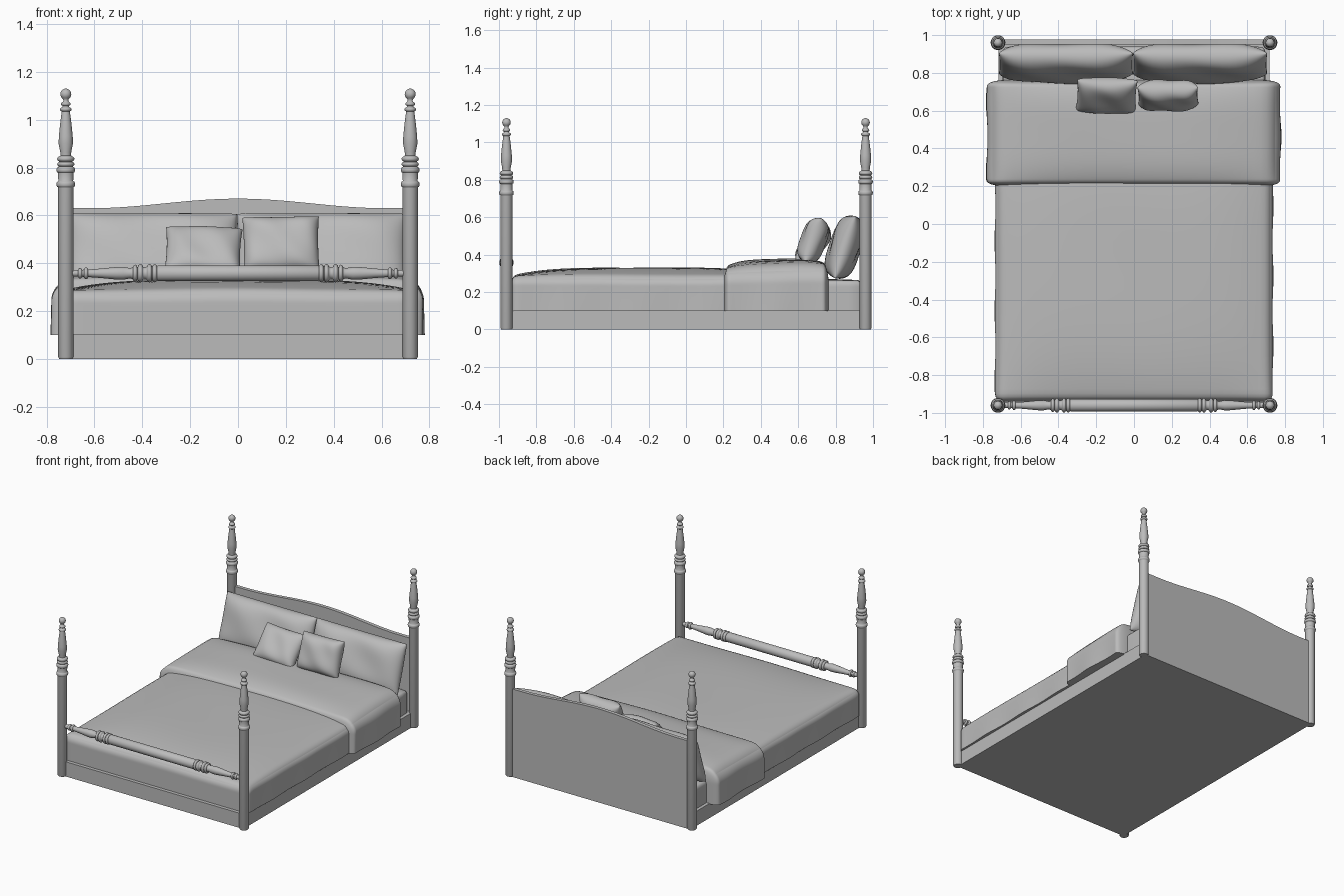
import bpy, bmesh
from math import sin, cos, pi, radians
from mathutils import Vector, Matrix

cube = bpy.data.objects.get("Cube")
if cube:
    bpy.data.objects.remove(cube, do_unlink=True)

grey = bpy.data.materials.new("plain grey")
grey.use_nodes = True
color = (0.5, 0.5, 0.5, 1)
grey.diffuse_color = color
grey.node_tree.nodes["Principled BSDF"].inputs["Base Color"].default_value = color


def finish(name, bm, angle=40):
    bmesh.ops.recalc_face_normals(bm, faces=bm.faces)
    mesh = bpy.data.meshes.new(name)
    bm.to_mesh(mesh)
    bm.free()
    mesh.materials.append(grey)
    mesh.shade_smooth()
    mesh.set_sharp_from_angle(angle=radians(angle))
    obj = bpy.data.objects.new(name, mesh)
    bpy.context.collection.objects.link(obj)
    return obj


def box(name, lo, hi):
    bm = bmesh.new()
    bmesh.ops.create_cube(bm, size=1)
    for v in bm.verts:
        v.co = [a + (b - a) * (c + 0.5) for a, b, c in zip(lo, hi, v.co)]
    return finish(name, bm)


def lathe(name, profile, steps=28):
    """Spin (radius, height) points around z."""
    bm = bmesh.new()
    points = [(0, profile[0][1])] + profile + [(0, profile[-1][1])]
    verts = [bm.verts.new((r, 0, z)) for r, z in points]
    edges = [bm.edges.new(pair) for pair in zip(verts, verts[1:])]
    bmesh.ops.spin(bm, geom=verts + edges, axis=(0, 0, 1), cent=(0, 0, 0),
                   angle=2 * pi, steps=steps)
    bmesh.ops.remove_doubles(bm, verts=bm.verts, dist=1e-5)
    return finish(name, bm, 50)


def bead(z, half, inner, outer):
    """Rounded turned ring, as profile points."""
    return [(inner + (outer - inner) * sin(pi * i / 6), z - half * cos(pi * i / 6))
            for i in range(7)]


def draped(name, lo, hi, radius, crown, slope=0, ripple=0.0, cuts=35):
    """Box of cloth with rounded upper edges, a crowned top and soft ripples."""
    bm = bmesh.new()
    bmesh.ops.create_cube(bm, size=2)
    bmesh.ops.subdivide_edges(bm, edges=bm.edges, cuts=cuts, use_grid_fill=True)
    for vert in bm.verts:
        u = Vector([sin(c * pi / 2) for c in vert.co])
        p = [a + (b - a) * (c + 1) / 2 for a, b, c in zip(lo, hi, u)]
        q = [min(max(c, a + r), b - r) for c, a, b, r in zip(p, lo, hi, radius)]
        q[2] = min(p[2], hi[2] - radius[2])
        d = Vector([(a - b) / r for a, b, r in zip(p, q, radius)])
        if d.length > 1e-6:
            d.normalize()
            p = [a + b * r for a, b, r in zip(q, d, radius)]
        lift = (u.z + 1) / 2
        p[2] += lift * (crown * (1 - u.x ** 4) * (1 - u.y ** 4) + slope * u.y)
        p[2] += lift * ripple * sin(7 * p[0] + 5 * p[1])
        p[0] += (1 - lift) * ripple * 2 * sin(17 * p[1]) * u.x ** 4
        vert.co = p
    return finish(name, bm, 60)


def pillow(name, loc, size, lean, roll=0, pinch=0.03, cells=28):
    """Two puffed sheets joined at a seam, leaning back against the headboard."""
    bm = bmesh.new()
    for side in (1, -1):
        sheet = bmesh.ops.create_grid(bm, x_segments=cells, y_segments=cells, size=1)
        for vert in sheet["verts"]:
            u, v = sin(vert.co.x * pi / 2), sin(vert.co.y * pi / 2)
            puff = max(0, (1 - u ** 4) * (1 - v ** 4)) ** 0.5
            crease = 1 + 0.07 * sin(5 * u + 3 * v + loc[0] * 9)
            vert.co = (u * size[0] / 2 * (1 - pinch * (1 - v * v)),
                       v * size[1] / 2 * (1 - pinch * (1 - u * u)),
                       side * size[2] / 2 * puff * crease)
    bmesh.ops.remove_doubles(bm, verts=bm.verts, dist=1e-4)
    turn = Matrix.Rotation(radians(lean), 4, "X") @ Matrix.Rotation(radians(roll), 4, "Z")
    bmesh.ops.transform(bm, matrix=Matrix.Translation(loc) @ turn, verts=bm.verts)
    return finish(name, bm, 75)


# Four turned posts
post = [(0.028, 0), (0.032, 0.008), (0.032, 0.715)]
post += bead(0.73, 0.012, 0.033, 0.039) + [(0.031, 0.745), (0.033, 0.775)]
post += bead(0.79, 0.011, 0.033, 0.039) + bead(0.814, 0.009, 0.028, 0.036)
post += bead(0.836, 0.01, 0.028, 0.036) + [(0.022, 0.85), (0.023, 0.865), (0.03, 0.9),
         (0.029, 0.93), (0.024, 0.98), (0.019, 1.02), (0.017, 1.035)]
post += bead(1.043, 0.008, 0.017, 0.024) + [(0.013, 1.056)]
post += bead(1.066, 0.008, 0.013, 0.02) + [(0.01, 1.08)]
post += [(0.023 * sin(a * pi / 10), 1.107 - 0.023 * cos(a * pi / 10)) for a in range(2, 10)]
post += [(0.003, 1.13)]
for depth, y in (("front", -0.96), ("back", 0.96)):
    for side, x in (("left", 0.72), ("right", -0.72)):
        lathe(f"{depth}_{side}_post", post).location = (x, y, 0)

# Turned foot rail, half profile mirrored about its middle
half = [(0.033, 0.335)]
half += bead(0.348, 0.009, 0.03, 0.038) + bead(0.37, 0.009, 0.03, 0.038)
half += [(0.026, 0.385), (0.026, 0.395)] + bead(0.408, 0.01, 0.028, 0.038)
half += bead(0.43, 0.009, 0.026, 0.036) + [(0.021, 0.45), (0.027, 0.48), (0.026, 0.51),
         (0.02, 0.57), (0.016, 0.62)]
half += bead(0.635, 0.008, 0.016, 0.025) + bead(0.66, 0.008, 0.014, 0.022) + [(0.014, 0.7)]
rail = lathe("foot_rail", [(r, -z) for r, z in reversed(half)] + half)
rail.rotation_euler.y = pi / 2
rail.location = (0, -0.96, 0.358)

# Headboard with a gently arched top
bm = bmesh.new()
arch = [-0.72 + 1.44 * i / 40 for i in range(41)]
outline = [(-0.72, 0)] + [(x, 0.63 + 0.04 * cos(pi * min(abs(x), 0.62) / 1.24) ** 2)
                          for x in arch] + [(0.72, 0)]
face = bm.faces.new([bm.verts.new((x, 0.95, z)) for x, z in outline])
solid = bmesh.ops.extrude_face_region(bm, geom=[face])
bmesh.ops.translate(bm, vec=(0, 0.026, 0),
                    verts=[g for g in solid["geom"] if isinstance(g, bmesh.types.BMVert)])
finish("headboard", bm)

# Bed base and mattress
box("bed_base", (-0.718, -0.965, 0), (0.718, 0.96, 0.105))
draped("mattress", (-0.695, -0.9, 0.1), (0.695, 0.94, 0.265), (0.03, 0.03, 0.03), 0.008, cuts=15)

# Bedding
draped("blanket", (-0.735, -0.94, 0.1), (0.735, 0.5, 0.285), (0.05, 0.04, 0.05), 0.045,
       ripple=0.002)
draped("folded_cover", (-0.778, 0.2, 0.1), (0.775, 0.762, 0.335), (0.1, 0.03, 0.09), 0.04,
       slope=0.008, ripple=0.003)

# Pillows
for side, x in (("left", 0.35), ("right", -0.36)):
    pillow(f"{side}_pillow", (x, 0.85, 0.44), (0.71, 0.35, 0.16), 72, pinch=0.01)
pillow("left_cushion", (0.18, 0.68, 0.475), (0.32, 0.25, 0.13), 70, roll=1)
pillow("right_cushion", (-0.145, 0.68, 0.45), (0.32, 0.25, 0.11), 50, roll=-2, pinch=0.04)
